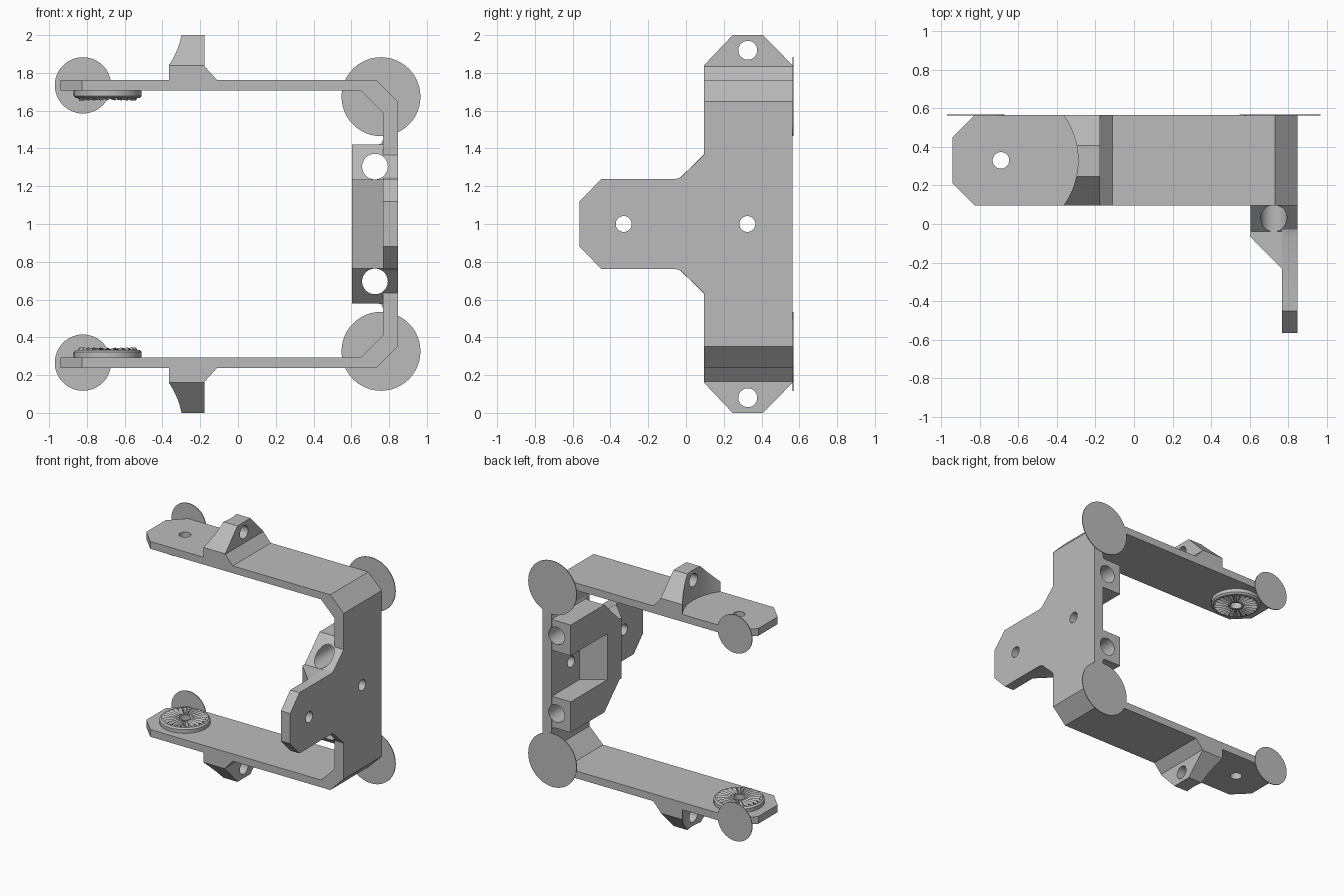
import bpy, bmesh, math
from mathutils import Matrix

if "Cube" in bpy.data.objects:
    bpy.data.objects.remove(bpy.data.objects["Cube"])

C = 1.0                 # height of the mirror plane
Y0, Y1 = 0.095, 0.565   # strap front and back

grey = bpy.data.materials.new("light_grey")
grey.diffuse_color = (0.5, 0.5, 0.5, 1)
grey.use_nodes = True
grey.node_tree.nodes["Principled BSDF"].inputs["Base Color"].default_value = grey.diffuse_color


def finish(name, bm):
    bmesh.ops.recalc_face_normals(bm, faces=bm.faces)
    me = bpy.data.meshes.new(name)
    bm.to_mesh(me)
    bm.free()
    me.materials.append(grey)
    ob = bpy.data.objects.new(name, me)
    bpy.context.collection.objects.link(ob)
    return ob


def prism(name, pts, axis, lo, hi):
    """Extrude a 2D outline along an axis."""
    place = {"X": lambda a, b, t: (t, a, b),
             "Y": lambda a, b, t: (a, t, b),
             "Z": lambda a, b, t: (a, b, t)}[axis]
    bm = bmesh.new()
    low = [bm.verts.new(place(a, b, lo)) for a, b in pts]
    high = [bm.verts.new(place(a, b, hi)) for a, b in pts]
    bm.faces.new(low)
    bm.faces.new(high)
    n = len(pts)
    for i in range(n):
        j = (i + 1) % n
        bm.faces.new((low[i], low[j], high[j], high[i]))
    return finish(name, bm)


def rod(name, a, b, r, axis, lo, hi, n=40):
    pts = [(a + r * math.cos(2 * math.pi * i / n),
            b + r * math.sin(2 * math.pi * i / n)) for i in range(n)]
    return prism(name, pts, axis, lo, hi)


def cut(ob, *cutters):
    """Subtract the cutters and bake the result."""
    for c in cutters:
        m = ob.modifiers.new("cut", "BOOLEAN")
        m.operation, m.solver, m.object = "DIFFERENCE", "EXACT", c
    dg = bpy.context.evaluated_depsgraph_get()
    me = bpy.data.meshes.new_from_object(ob.evaluated_get(dg))
    ob.modifiers.clear()
    ob.data = me
    for c in cutters:
        bpy.data.objects.remove(c)


def mirrored(half):
    """Complete an upper half outline with its reflection in height."""
    return ([(a, C + d) for a, d in half]
            + [(a, C - d) for a, d in reversed(half)])


def cable_holes():
    return [rod("cutter", 0.725, C + s * 0.304, 0.068, "Y", -0.5, 0.8)
            for s in (1, -1)]


# C-shaped strap with clipped arm ends
outer = [(-0.94, 0.763), (0.732, 0.763), (0.847, 0.648)]
inner = [(0.767, 0.59), (0.65, 0.706), (-0.94, 0.706)]
strap = prism("strap",
              [(x, C + d) for x, d in outer]
              + [(x, C - d) for x, d in reversed(outer)]
              + [(x, C - d) for x, d in reversed(inner)]
              + [(x, C + d) for x, d in inner], "Y", Y0, Y1)
corners = [prism("cutter", [(-1.06, y - s * 0.235), (-0.825 + 0.0, y),
                            (-0.825, y + s * 0.2), (-1.06, y + s * 0.2)],
                 "Z", -0.5, 2.5) for y, s in ((Y0, -1), (Y1, 1))]
cut(strap, *corners, *cable_holes(),
    rod("cutter", -0.69, 0.33, 0.043, "Z", -0.5, 2.5),
    rod("cutter", 0.325, C, 0.042, "X", 0.5, 1.2))

# Forward mounting tab on the upright
tab = prism("front_tab", mirrored([(-0.565, 0.118), (-0.45, 0.237), (-0.06, 0.237),
                                   (-0.028, 0.247), (Y0, 0.365)]),
            "X", 0.767, 0.847)
cut(tab, *cable_holes(), rod("cutter", -0.33, C, 0.042, "X", 0.5, 1.2))

# Inner cable block: slanted nose, two bores and a pocket
block = prism("cable_block", mirrored([(-0.24, 0.236), (-0.04, 0.236),
                                       (0.147, 0.42), (0.562, 0.42)]),
              "X", 0.603, 0.767)
cut(block,
    prism("cutter", [(0.603 - 0.164, 0.10), (0.767 + 0.082, -0.315),
                     (0.767, -0.6), (0.4, -0.6)], "Z", 0, 2),
    *cable_holes(),
    prism("cutter", [(0.5, 0.7), (0.5, 0.05), (0.603, 0.11),
                     (0.766, 0.22), (0.766, 0.7)], "Z", C - 0.18, C + 0.18),
    rod("cutter", 0.325, C, 0.042, "X", 0.5, 1.2))
# Small rounded edge where the block leaves the upright
for s, side in ((1, "upper"), (-1, "lower")):
    prism(side + "_block_fillet", [(0.767, C + s * 0.42), (0.742, C + s * 0.42),
                                   (0.760, C + s * 0.427), (0.767, C + s * 0.445)],
          "Y", 0.147, 0.562)


def toothed_disc(name, s):
    """Ring with radial teeth on the inner side of an arm."""
    rings = [(0.180, 0, 0), (0.180, 0.028, 0.028), (0.168, 0.040, 0.040),
             (0.156, 0.040, 0.040), (0.150, 0.052, 0.026),
             (0.060, 0.045, 0.034), (0.056, 0.040, 0.040),
             (0.043, 0.040, 0.040), (0.043, 0, 0)]
    n = 48
    bm = bmesh.new()
    grid = []
    for r, peak, valley in rings:
        row = []
        for i in range(n):
            t = 2 * math.pi * i / n
            h = valley if i % 2 else peak
            row.append(bm.verts.new((-0.69 + r * math.cos(t), 0.33 + r * math.sin(t),
                                     C + s * (0.706 - h))))
        grid.append(row)
    for k in range(len(grid)):
        p, q = grid[k], grid[(k + 1) % len(grid)]
        for i in range(n):
            j = (i + 1) % n
            bm.faces.new((p[i], p[j], q[j], q[i]))
    return finish(name, bm)


for s, side in ((1, "upper"), (-1, "lower")):
    # Lug with a concave face and a cross hole
    lug = prism(side + "_lug", [(y, C + s * d) for y, d in
                                ((Y0, 0.763), (Y0, 0.84), (0.247, 1.0), (0.407, 1.0),
                                 (Y1, 0.84), (Y1, 0.763))], "X", -0.5, -0.177)
    cut(lug, rod("cutter", -0.69, 0.33, 0.40, "Z", -0.5, 2.5, 96),
        rod("cutter", 0.327, C + s * 0.92, 0.05, "X", -0.8, 0.1))
    # Sloped foot behind the lug
    prism(side + "_lug_foot", [(-0.177, C + s * 0.763), (-0.177, C + s * 0.835),
                               (-0.112, C + s * 0.763)], "Y", Y0, Y1)
    toothed_disc(side + "_toothed_disc", s)
    # Thin round pads on the back
    rod(side + "_small_pad", -0.821, C + s * 0.734, 0.149, "Y", 0.563, 0.569, 48)
    rod(side + "_large_pad", 0.757, C + s * 0.674, 0.209, "Y", 0.563, 0.569, 48)

# Smooth the round surfaces, keep the edges crisp
bpy.ops.object.select_all(action="SELECT")
bpy.context.view_layer.objects.active = strap
bpy.ops.object.shade_smooth_by_angle(angle=math.radians(20))
